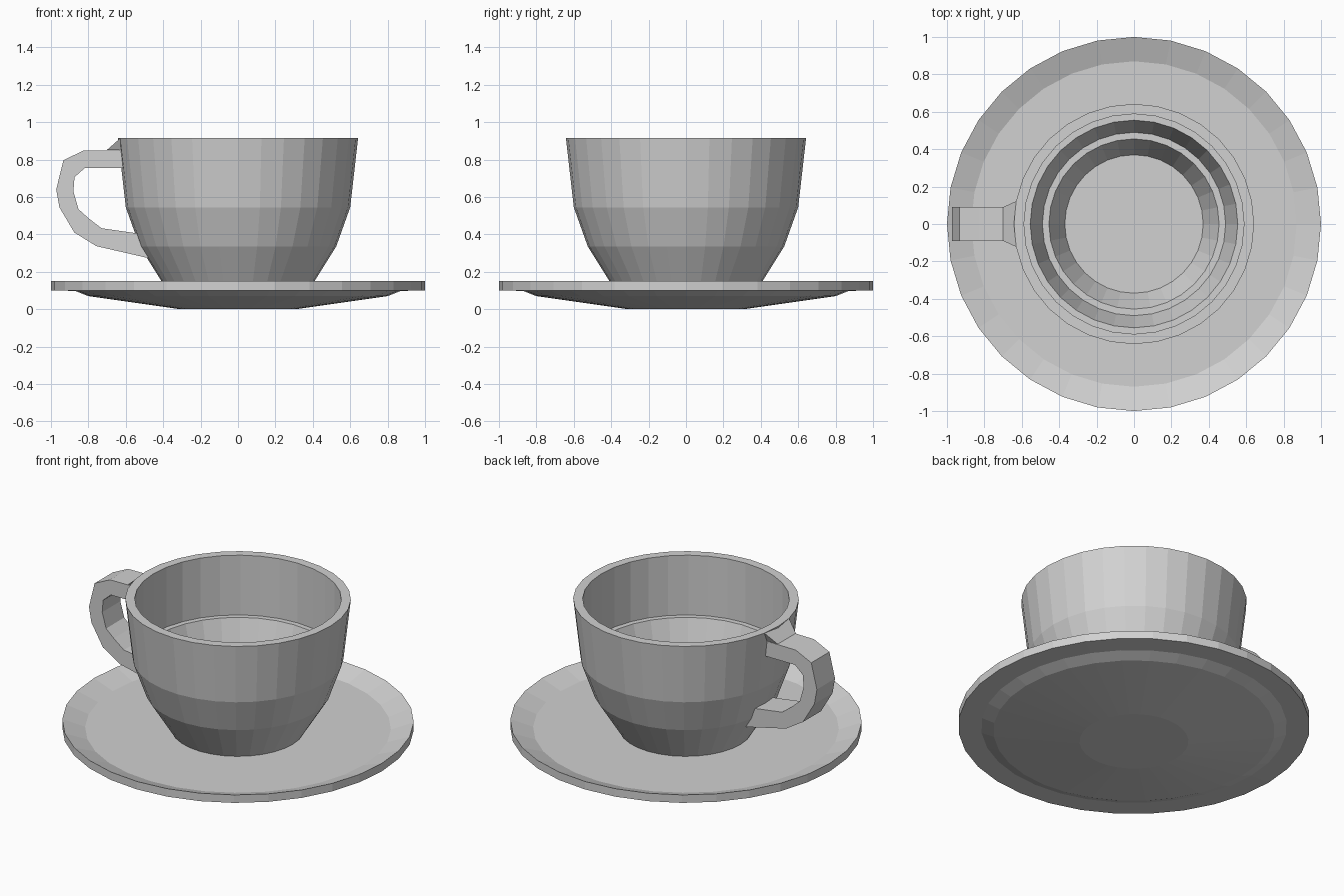
import bpy
import bmesh
import math

SIDES = 32

cube = bpy.data.objects.get("Cube")
if cube:
    bpy.data.objects.remove(cube, do_unlink=True)

china = bpy.data.materials.new("grey_china")
china.use_nodes = True
GREY = (0.64, 0.64, 0.64, 1)
china.diffuse_color = GREY
china.node_tree.nodes["Principled BSDF"].inputs["Base Color"].default_value = GREY


def finish(bm, name):
    bmesh.ops.recalc_face_normals(bm, faces=bm.faces)
    mesh = bpy.data.meshes.new(name)
    bm.to_mesh(mesh)
    bm.free()
    mesh.materials.append(china)
    obj = bpy.data.objects.new(name, mesh)
    bpy.context.collection.objects.link(obj)
    return obj


def lathe(name, profile):
    """Revolve (radius, height) points and cap both open ends."""
    bm = bmesh.new()
    rings = []
    for r, z in profile:
        angles = [math.tau * i / SIDES for i in range(SIDES)]
        rings.append([bm.verts.new((r * math.cos(a), r * math.sin(a), z)) for a in angles])
    for low, high in zip(rings, rings[1:]):
        for i in range(SIDES):
            j = (i + 1) % SIDES
            bm.faces.new((low[i], low[j], high[j], high[i]))
    bm.faces.new(rings[0])
    bm.faces.new(rings[-1])
    return finish(bm, name)


def strap(name, sections, width):
    """Sweep a rectangular band along pairs of outer and inner (x, z) points."""
    bm = bmesh.new()
    h = width / 2
    loops = []
    for (xo, zo), (xi, zi) in sections:
        corners = ((xo, -h, zo), (xo, h, zo), (xi, h, zi), (xi, -h, zi))
        loops.append([bm.verts.new(c) for c in corners])
    for a, b in zip(loops, loops[1:]):
        for i in range(4):
            j = (i + 1) % 4
            bm.faces.new((a[i], a[j], b[j], b[i]))
    bm.faces.new(loops[0])
    bm.faces.new(loops[-1])
    return finish(bm, name)


# Saucer: shallow dish with a raised rim
lathe("saucer", [(0.31, 0), (0.8, 0.07), (0.87, 0.098), (1, 0.1),
                 (1, 0.15), (0.87, 0.103)])

# Cup: outer wall up to the lip, then the stepped inside down to the floor
lathe("cup", [(0.38, 0.103), (0.525, 0.335), (0.6, 0.545), (0.642, 0.915),
              (0.588, 0.915), (0.588, 0.54), (0.555, 0.54), (0.49, 0.335),
              (0.455, 0.335), (0.37, 0.16)])

# Handle: band from the upper wall round to the lower wall
strap("handle", [
    ((-0.612, 0.85), (-0.612, 0.754)),
    ((-0.826, 0.848), (-0.82, 0.754)),
    ((-0.933, 0.797), (-0.874, 0.706)),
    ((-0.972, 0.64), (-0.88, 0.63)),
    ((-0.955, 0.545), (-0.853, 0.535)),
    ((-0.875, 0.41), (-0.8, 0.487)),
    ((-0.757, 0.337), (-0.73, 0.433)),
    ((-0.465, 0.27), (-0.535, 0.405)),
], 0.18)

# Thumb rest: wedge that flares from the handle to the lip
wedge = bmesh.new()
sides = [[wedge.verts.new((x, s * y, z)) for x, y, z in
          ((-0.7, 0.09, 0.852), (-0.63, 0.122, 0.914), (-0.612, 0.09, 0.85))]
         for s in (-1, 1)]
for side in sides:
    wedge.faces.new(side)
for i in range(3):
    j = (i + 1) % 3
    wedge.faces.new((sides[0][i], sides[0][j], sides[1][j], sides[1][i]))
finish(wedge, "thumb_rest")
